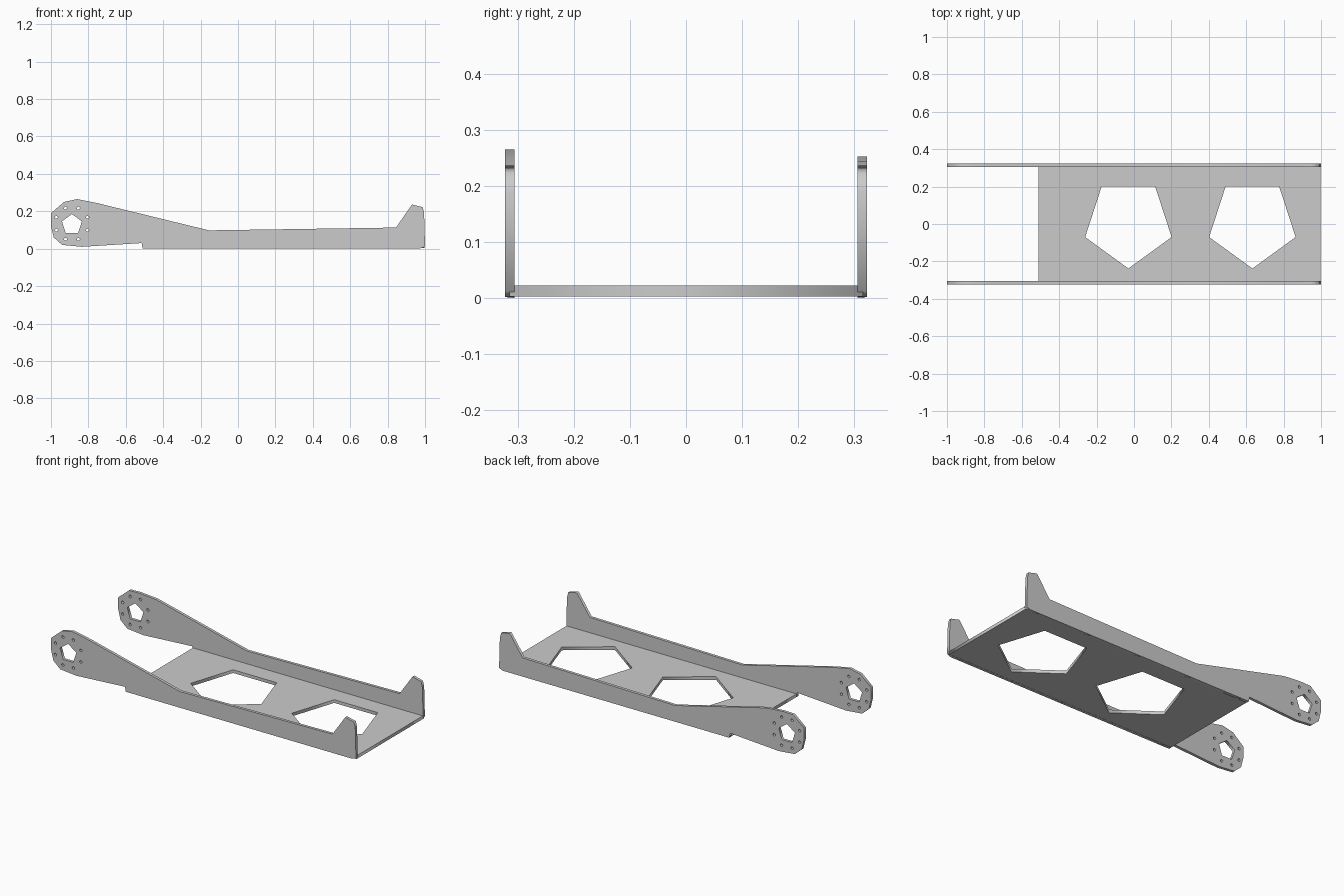
import bpy
from math import sin, cos, pi, radians
from mathutils import Matrix

if "Cube" in bpy.data.objects:
    bpy.data.objects.remove(bpy.data.objects["Cube"])


def ngon(cx, cy, r, n, start):
    return [(cx + r * cos(start + 2 * pi * i / n), cy + r * sin(start + 2 * pi * i / n))
            for i in range(n)]


def plate(name, outline, holes, thickness, matrix):
    """Flat sheet with cut-outs, centred on its own plane, as a mesh."""
    cu = bpy.data.curves.new(name, 'CURVE')
    cu.dimensions = '2D'
    cu.fill_mode = 'BOTH'
    cu.extrude = thickness / 2
    for pts in [outline] + holes:
        sp = cu.splines.new('POLY')
        sp.points.add(len(pts) - 1)
        for p, (x, y) in zip(sp.points, pts):
            p.co = (x, y, 0, 1)
        sp.use_cyclic_u = True
    ob = bpy.data.objects.new(name, cu)
    bpy.context.collection.objects.link(ob)
    bpy.ops.object.select_all(action='DESELECT')
    ob.select_set(True)
    bpy.context.view_layer.objects.active = ob
    bpy.ops.object.convert(target='MESH')
    ob = bpy.context.object
    ob.name = name
    ob.data.transform(matrix)
    return ob


# Floor panel with two pentagonal openings
floor = [(-0.51, -0.315), (0.998, -0.315), (0.998, 0.315), (-0.51, 0.315)]
openings = [ngon(cx, 0.005, 0.243, 5, -pi / 2) for cx in (-0.03, 0.633)]
plate("floor_panel", floor, openings, 0.019, Matrix.Translation((0, 0, 0.0125)))

# Hub cut-outs: central pentagon and a ring of bolt holes
hub_holes = [ngon(-0.888, 0.129, 0.056, 5, pi / 2)]
hub_holes += [ngon(x, z, 0.009, 5, pi / 2)
              for x, z in ngon(-0.888, 0.133, 0.09, 8, pi / 8)]

# Side rails: rounded hub, tapering arm, low wall and end horn
for name, side, peak in (("front_side_rail", -1, 0.265), ("back_side_rail", 1, 0.252)):
    profile = [(-1.0, 0.19), (-0.93, 0.25), (-0.86, peak), (-0.75, 0.243),
               (-0.155, 0.098), (0.845, 0.113), (0.93, 0.236), (0.987, 0.222),
               (0.995, 0.19), (1.0, 0.012), (0.975, 0.002), (-0.51, 0.002),
               (-0.515, 0.03), (-0.835, 0.01), (-0.94, 0.02), (-0.985, 0.06),
               (-1.0, 0.12)]
    stand = Matrix.Translation((0, side * 0.3145, 0)) @ Matrix.Rotation(radians(90), 4, 'X')
    plate(name, profile, hub_holes, 0.017, stand)

    # Small tabs under the fold between rail and floor
    for i, x in enumerate((-0.44, -0.1, 0.24, 0.58, 0.93)):
        tab = [(x - 0.015, side * 0.312 - 0.006), (x + 0.015, side * 0.312 - 0.006),
               (x + 0.015, side * 0.312 + 0.006), (x - 0.015, side * 0.312 + 0.006)]
        plate(f"{name}_tab_{i}", tab, [], 0.006, Matrix.Translation((0, 0, 0.003)))
